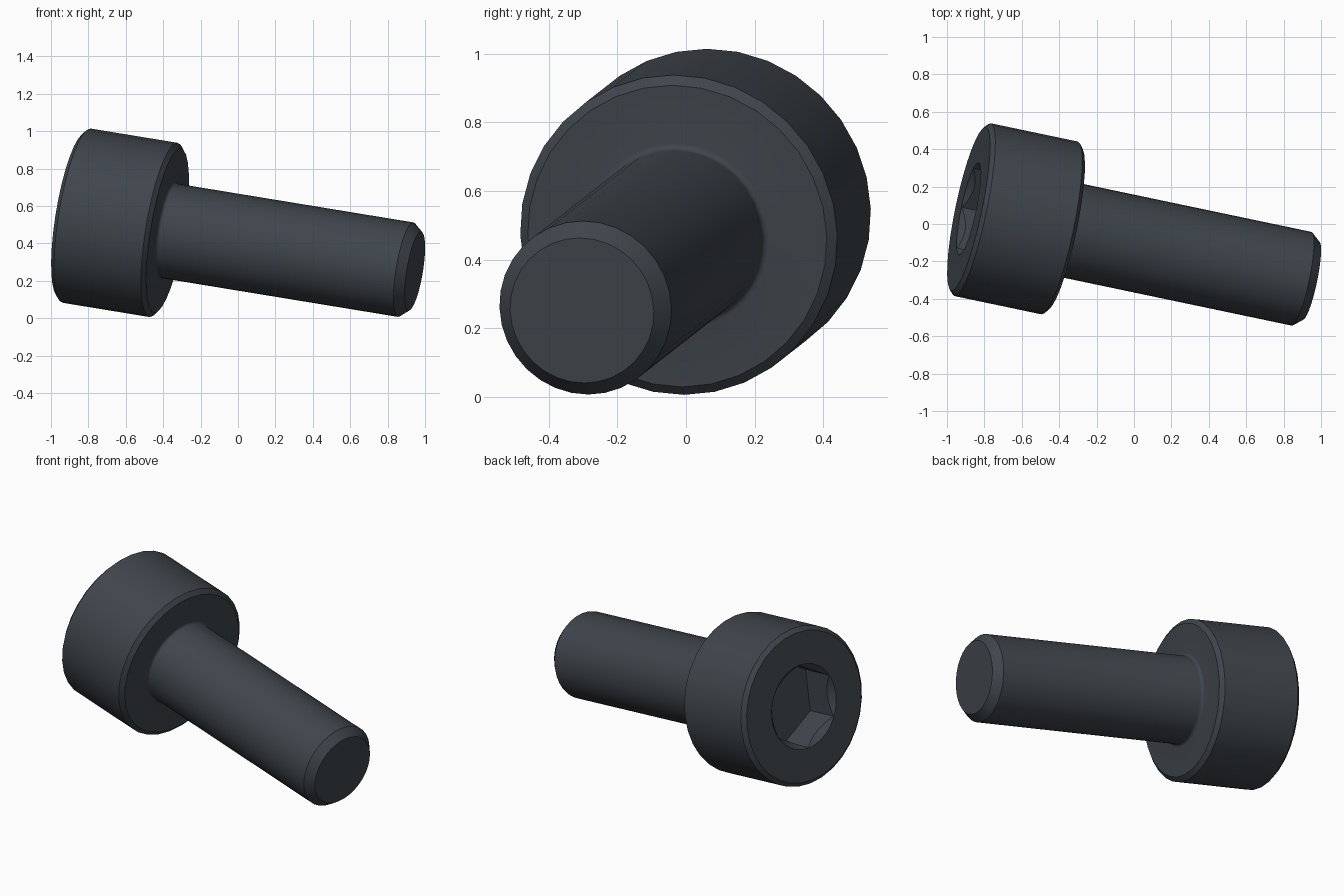
import bpy, bmesh, math
from mathutils import Matrix, Vector

old = bpy.data.objects.get("Cube")
if old:
    bpy.data.objects.remove(old, do_unlink=True)

# One dark steel colour
steel = bpy.data.materials.new("dark_steel")
steel.use_nodes = True
colour = (0.05, 0.06, 0.072, 1)
steel.diffuse_color = colour
steel.node_tree.nodes["Principled BSDF"].inputs["Base Color"].default_value = colour

# Tilted frame: local z runs from the head face to the shaft tip
axis = Vector((1, -0.21, -0.164)).normalized()
up = (Vector((0, 0, 1)) - axis * axis.z).normalized()
side = axis.cross(up)
frame = Matrix((up, side, axis)).transposed().to_4x4()
frame.translation = (-0.884, 0.081, 0.552)


def lathe(name, profile, sides):
    """Closed solid of revolution about local z from (radius, z) points."""
    bm = bmesh.new()
    rings = []
    for r, z in profile:
        turn = [2 * math.pi * i / sides for i in range(sides)]
        rings.append([bm.verts.new((r * math.cos(a), r * math.sin(a), z)) for a in turn])
    for a, b in zip(rings, rings[1:]):
        for i in range(sides):
            j = (i + 1) % sides
            bm.faces.new((a[i], a[j], b[j], b[i]))
    bm.faces.new(rings[0])
    bm.faces.new(rings[-1])
    bmesh.ops.recalc_face_normals(bm, faces=bm.faces)
    mesh = bpy.data.meshes.new(name)
    bm.to_mesh(mesh)
    bm.free()
    mesh.materials.append(steel)
    obj = bpy.data.objects.new(name, mesh)
    bpy.context.collection.objects.link(obj)
    obj.matrix_world = frame
    return obj


# Bolt: chamfered head, small fillet under it, shaft with chamfered tip
HEAD_R, SHAFT_R, UNDER, LENGTH = 0.472, 0.256, 0.525, 1.893
FILLET = 0.018
head = [(HEAD_R - 0.025, 0), (HEAD_R, 0.022),
        (HEAD_R, UNDER - 0.022), (HEAD_R - 0.027, UNDER)]
fillet = []
for k in range(5):
    a = k * math.pi / 8
    fillet.append((SHAFT_R + FILLET * (1 - math.sin(a)),
                   UNDER + FILLET * (1 - math.cos(a))))
tip = [(SHAFT_R, LENGTH - 0.05), (SHAFT_R - 0.042, LENGTH)]
bolt = lathe("bolt_body", head + fillet + tip, 32)

# Hexagonal socket with a conical lead-in
cutters = [lathe("socket_cutter", [(0.25, -0.1), (0.25, 0.2)], 6),
           lathe("lead_in_cutter", [(0.272, -0.02), (0.212, 0.04)], 32)]
bpy.context.view_layer.update()
bpy.context.view_layer.objects.active = bolt
for cutter in cutters:
    cutter.hide_render = True
    cut = bolt.modifiers.new("socket", "BOOLEAN")
    cut.operation = "DIFFERENCE"
    cut.solver = "EXACT"
    cut.object = cutter
    bpy.ops.object.modifier_apply(modifier=cut.name)
    bpy.data.objects.remove(cutter, do_unlink=True)

# Smooth round surfaces, crisp chamfers and socket edges
for obj in bpy.context.selected_objects:
    obj.select_set(False)
bolt.select_set(True)
bpy.ops.object.shade_smooth_by_angle(angle=math.radians(30))
